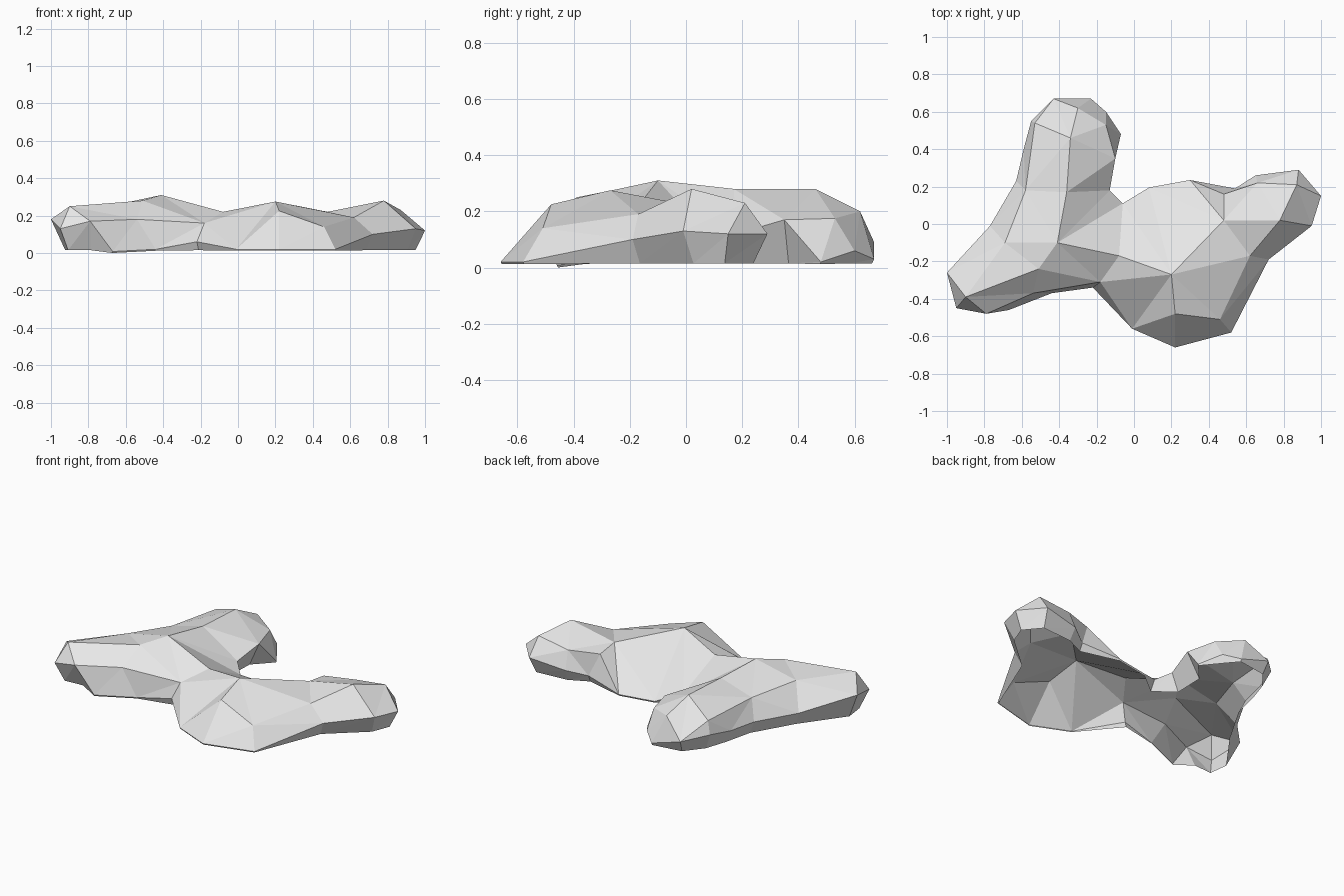
import bpy
import bmesh
from mathutils import Vector
from mathutils.geometry import delaunay_2d_cdt

default_cube = bpy.data.objects.get("Cube")
if default_cube:
    bpy.data.objects.remove(default_cube, do_unlink=True)

# Widest contour of the rock, counter-clockwise seen from above
contour = [
    # left foot
    (-1, -.26, .18), (-.95, -.45, .13), (-.79, -.48, .17), (-.67, -.46, .008),
    (-.44, -.37, .02), (-.22, -.34, .06),
    # broad front
    (-.01, -.56, .02), (.22, -.66, .02), (.52, -.58, .02), (.72, -.19, .1),
    # right arm
    (.95, -.01, .13), (1, .15, .12), (.88, .29, .12), (.65, .26, .09),
    (.54, .19, .06), (.3, .235, .025), (.08, .195, .025), (-.06, .11, .08),
    # back lobe
    (-.13, .18, .12), (-.1, .35, .17), (-.07, .48, .02), (-.15, .6, .06),
    (-.23, .67, .03), (-.43, .67, .09), (-.55, .55, .12), (-.59, .4, .1),
    (-.63, .23, .1), (-.77, -.01, .1),
]

# Crests: each chain of points forms a sharp fold on the upper surface
crests = [
    # left foot ridge and the ledge in front of it
    [(-.9, -.39, .25), (-.51, -.24, .28), (-.18, -.31, .16)],
    [(-.79, -.48, .17), (-.54, -.37, .18), (-.18, -.31, .16)],
    [(-.69, -.1, .25)],
    # back lobe ridge, running into the saddle
    [(-.3, .62, .2), (-.34, .46, .28), (-.36, .17, .28),
     (-.41, -.1, .31), (-.08, -.17, .22), (-.06, .11, .08)],
    [(-.53, .54, .2), (-.58, .18, .22)],
    [(-.1, .35, .17), (-.15, .53, .175)],
    # front mound
    [(.2, -.27, .275), (.22, -.48, .225), (.46, -.51, .14)],
    # right arm
    [(.66, .22, .2), (.48, .16, .2), (.48, .02, .22), (.62, -.17, .19)],
    [(.62, -.17, .19), (.78, .02, .28), (.87, .21, .23)],
]


def tucked_rim(loop):
    """Ground rim: the contour drawn inwards in proportion to its height."""
    rim = []
    for i, (x, y, z) in enumerate(loop):
        before = Vector(loop[i - 1][:2])
        after = Vector(loop[(i + 1) % len(loop)][:2])
        along = (after - before).normalized()
        low = min(z - .008, .015)
        tuck = .5 * (z - low)
        rim.append((x - along.y * tuck, y + along.x * tuck, low))
    return rim


def skin(bm, border, chains):
    """Triangulate a surface spanning the border and keeping each chain."""
    verts = list(border)
    count = len(border)
    edges = [(i, (i + 1) % count) for i in range(count)]
    index = {co: i for i, co in enumerate(contour)}
    for chain in chains:
        for co in chain:
            if co not in index:
                index[co] = len(verts)
                verts.append(bm.verts.new(co))
        edges += [(index[a], index[b]) for a, b in zip(chain, chain[1:])]
    flat = [v.co.to_2d() for v in verts]
    result = delaunay_2d_cdt(flat, edges, [], 1, 1e-5)
    triangles, origins = result[2], result[3]
    for tri in triangles:
        if all(origins[i] for i in tri):
            bm.faces.new([verts[origins[i][0]] for i in tri])


# Faceted upper surface of a shell that is open underneath
bm = bmesh.new()
upper = [bm.verts.new(co) for co in contour]
lower = [bm.verts.new(co) for co in tucked_rim(contour)]
skin(bm, upper, crests)

# Faceted side band between contour and ground rim
for i in range(len(upper)):
    j = (i + 1) % len(upper)
    bm.faces.new((lower[i], lower[j], upper[j]))
    bm.faces.new((lower[i], upper[j], upper[i]))

mesh = bpy.data.meshes.new("rock")
bm.to_mesh(mesh)
bm.free()
rock = bpy.data.objects.new("rock", mesh)
bpy.context.collection.objects.link(rock)

# Stone colour
stone = bpy.data.materials.new("light grey stone")
stone.use_nodes = True
grey = (.8, .8, .8, 1)
stone.diffuse_color = grey
stone.node_tree.nodes["Principled BSDF"].inputs["Base Color"].default_value = grey
mesh.materials.append(stone)
